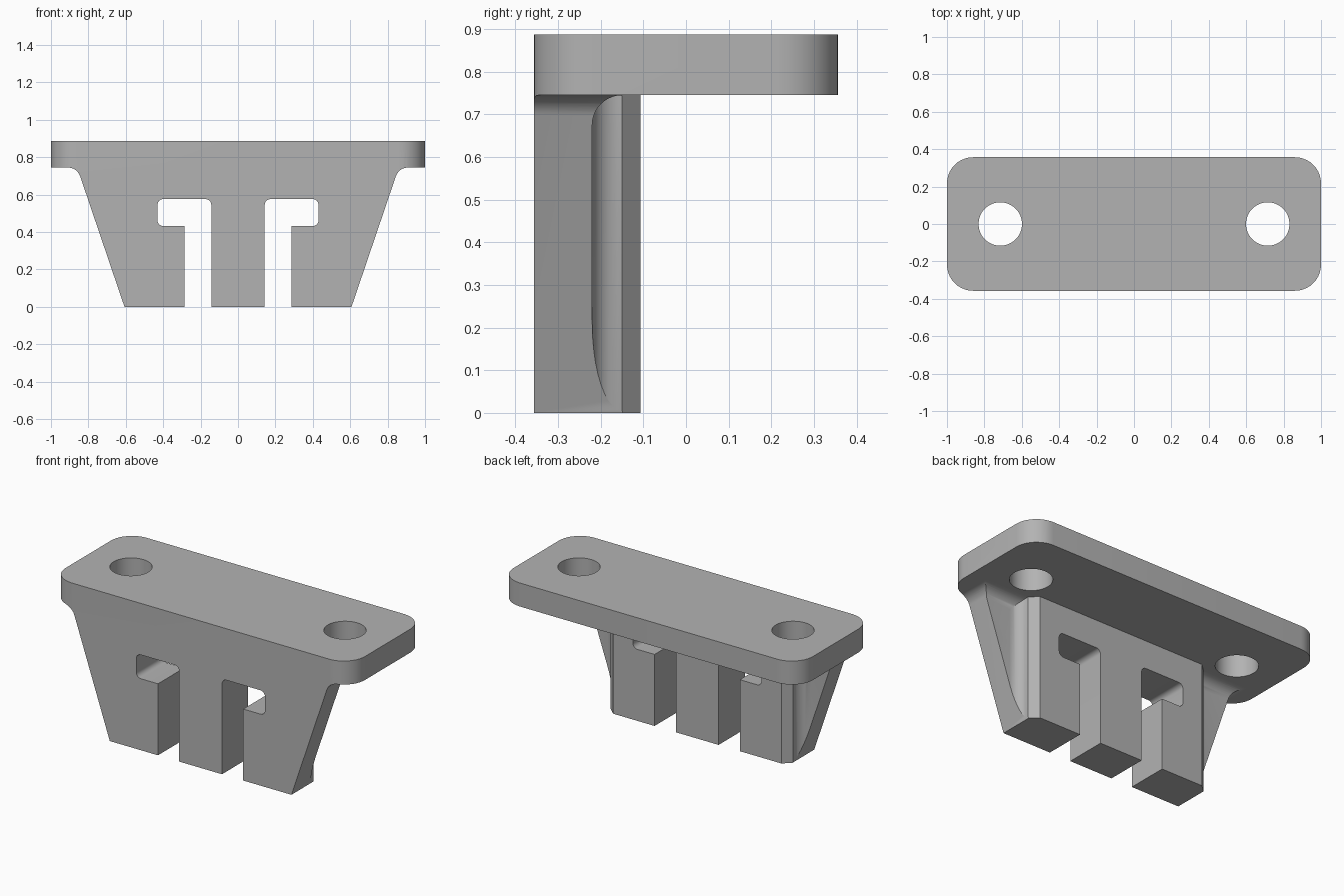
import bpy
import bmesh
from math import cos, sin, radians

cube = bpy.data.objects.get("Cube")
if cube:
    bpy.data.objects.remove(cube, do_unlink=True)

grey = bpy.data.materials.new("neutral grey")
grey.use_nodes = True
colour = (0.45, 0.45, 0.45, 1)
grey.diffuse_color = colour
grey.node_tree.nodes["Principled BSDF"].inputs["Base Color"].default_value = colour


def arc(cx, cy, r, start, end, n=10):
    angles = [radians(start + (end - start) * i / n) for i in range(n + 1)]
    return [(cx + r * cos(a), cy + r * sin(a)) for a in angles]


def mirrored(points):
    """Close a right-hand profile with its mirror image."""
    return points + [(-x, y) for x, y in reversed(points)]


def prism(name, points, axis, lo, hi):
    """Extrude a flat profile along one axis."""
    place = {"x": lambda a, b, t: (t, a, b),
             "y": lambda a, b, t: (a, t, b),
             "z": lambda a, b, t: (a, b, t)}[axis]
    bm = bmesh.new()
    bottom = [bm.verts.new(place(a, b, lo)) for a, b in points]
    top = [bm.verts.new(place(a, b, hi)) for a, b in points]
    bm.faces.new(bottom)
    bm.faces.new(top)
    for i in range(len(points)):
        j = (i + 1) % len(points)
        bm.faces.new((bottom[i], bottom[j], top[j], top[i]))
    bmesh.ops.recalc_face_normals(bm, faces=bm.faces[:])
    mesh = bpy.data.meshes.new(name)
    bm.to_mesh(mesh)
    bm.free()
    mesh.materials.append(grey)
    obj = bpy.data.objects.new(name, mesh)
    bpy.context.collection.objects.link(obj)
    return obj


def combine(target, cutter, operation):
    """Apply a boolean, then discard the cutter."""
    mod = target.modifiers.new("cut", "BOOLEAN")
    mod.operation = operation
    mod.solver = "EXACT"
    mod.object = cutter
    bpy.context.view_layer.objects.active = target
    bpy.ops.object.modifier_apply(modifier=mod.name)
    bpy.data.objects.remove(cutter, do_unlink=True)


HALF_Y, PLATE_BOTTOM, TOP = 0.357, 0.745, 0.887
BACK, SHOULDER, FLANGE = -0.107, -0.15, -0.22
ROUND = SHOULDER - FLANGE

# Rounded plate outline at full height
r = 0.14
outline = mirrored(arc(1 - r, r - HALF_Y, r, -90, 0) + arc(1 - r, HALF_Y - r, r, 0, 90))
body = prism("mounting_bracket", outline, "z", 0, TOP)

# Front silhouette: tapered bracket with fillets under the plate
taper = [(0.573, -0.1)] + arc(0.91, PLATE_BOTTOM - 0.07, 0.07, 161.2, 90)
silhouette = mirrored(taper + [(1.2, PLATE_BOTTOM), (1.2, 1.2)])
combine(body, prism("silhouette", silhouette, "y", -1, 1), "INTERSECT")

# Space behind the bracket, with chamfered block corners and filleted side pockets
plan = mirrored([(1.2, 1), (1.2, FLANGE)]
                + arc(0.609 + ROUND, SHOULDER, ROUND, 270, 180)
                + [(0.562, BACK)])
side = [(0.9, -0.1), (FLANGE, -0.1)]
side += arc(SHOULDER, PLATE_BOTTOM - ROUND, ROUND, 180, 90) + [(0.9, PLATE_BOTTOM)]
clearance = prism("clearance", plan, "z", -0.3, 1.3)
combine(clearance, prism("clearance_side", side, "x", -1.5, 1.5), "INTERSECT")
combine(body, clearance, "DIFFERENCE")

# Hooked slots and screw holes on both sides
c = 0.03
slot = [(0.143, -0.1), (0.285, -0.1), (0.285, 0.432)]
slot += arc(0.43 - c, 0.432 + c, c, -90, 0, 6)
slot += arc(0.43 - c, 0.576 - c, c, 0, 90, 6)
slot += arc(0.143 + c, 0.576 - c, c, 90, 180, 6)
for s in (-1, 1):
    combine(body, prism("slot", [(s * x, z) for x, z in slot], "y", -1, 1), "DIFFERENCE")
    hole = arc(s * 0.715, 0, 0.116, 0, 360, 48)[:-1]
    combine(body, prism("screw_hole", hole, "z", 0.6, 1.2), "DIFFERENCE")

# Smooth the curved surfaces while keeping corners crisp
bpy.ops.object.select_all(action="DESELECT")
body.select_set(True)
bpy.context.view_layer.objects.active = body
bpy.ops.object.shade_smooth_by_angle(angle=radians(25))
